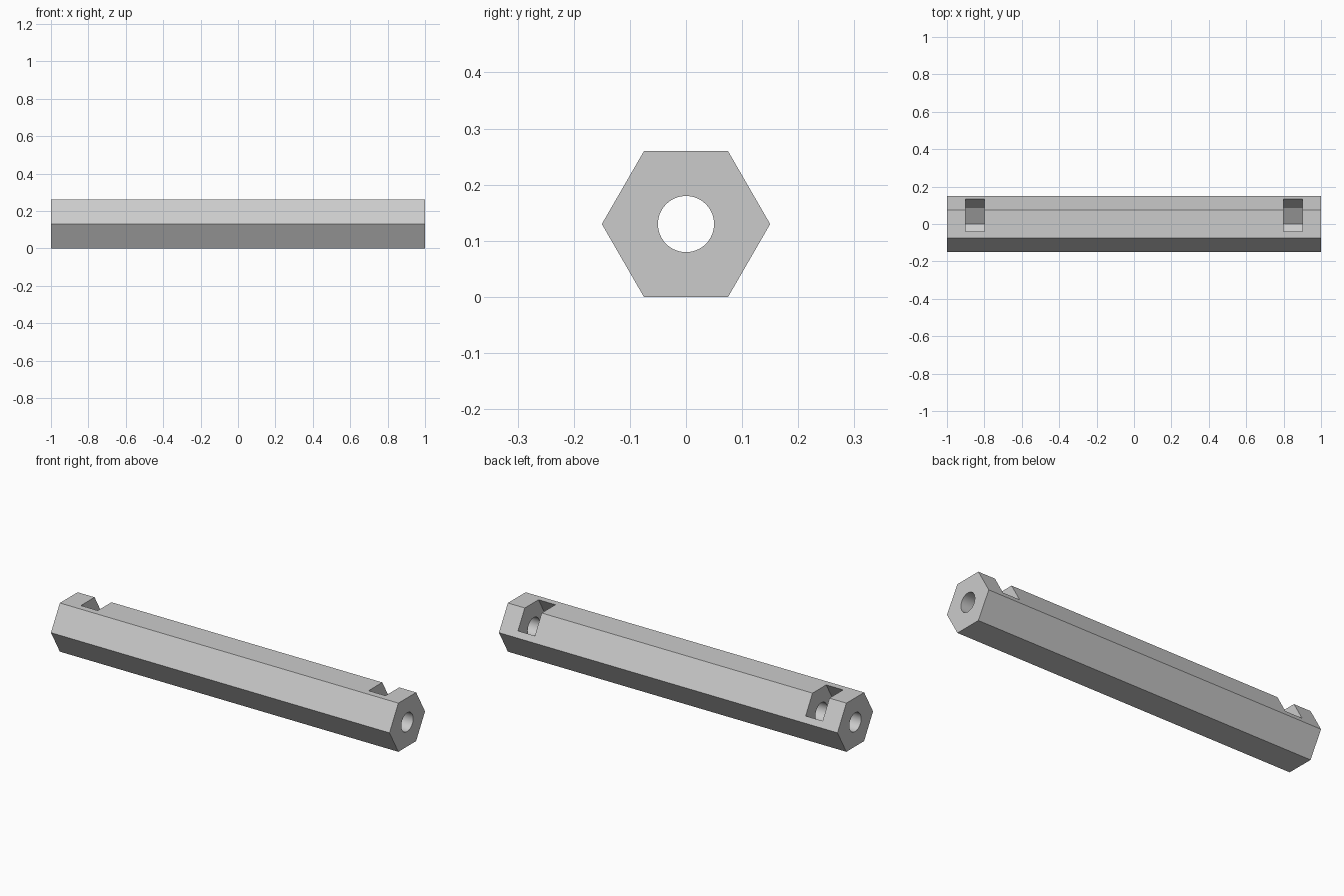
import bpy, bmesh
from math import cos, sin, radians, sqrt
from mathutils import Vector

if "Cube" in bpy.data.objects:
    bpy.data.objects.remove(bpy.data.objects["Cube"])

BAR_R, NUT_R, BORE_R = 0.15, 0.10, 0.05
AXIS_Z = BAR_R * sqrt(3) / 2

grey = bpy.data.materials.new("light grey")
grey.use_nodes = True
colour = (0.6, 0.6, 0.6, 1)
grey.diffuse_color = colour
grey.node_tree.nodes["Principled BSDF"].inputs["Base Color"].default_value = colour


def ring(radius, sides, start=0):
    """Points (y, z) of a regular polygon around the bar axis."""
    angles = [radians(start + 360 * i / sides) for i in range(sides)]
    return [Vector((radius * cos(a), AXIS_Z + radius * sin(a))) for a in angles]


def prism(name, profile, x0, x1):
    """Extrude a (y, z) profile along x."""
    bm = bmesh.new()
    face = bm.faces.new([bm.verts.new((x0, p.x, p.y)) for p in profile])
    out = bmesh.ops.extrude_face_region(bm, geom=[face])
    moved = [v for v in out["geom"] if isinstance(v, bmesh.types.BMVert)]
    bmesh.ops.translate(bm, verts=moved, vec=(x1 - x0, 0, 0))
    bmesh.ops.recalc_face_normals(bm, faces=bm.faces)
    mesh = bpy.data.meshes.new(name)
    bm.to_mesh(mesh)
    bm.free()
    mesh.materials.append(grey)
    obj = bpy.data.objects.new(name, mesh)
    bpy.context.collection.objects.link(obj)
    return obj


# Hexagonal bar
bar = prism("hex_bar", ring(BAR_R, 6), -1, 1)

# Bore along the whole bar
cutters = [prism("bore_cutter", ring(BORE_R, 64), -1.1, 1.1)]

# Nut slots: hexagonal pocket, open towards the upper back edge
nut = ring(NUT_R, 6, 150)          # starts at the upper front corner
opening = Vector((cos(radians(60)), sin(radians(60)))) * 0.3
slot = nut[:4] + [nut[3] + opening, nut[0] + opening]
for side, x in (("right", -0.9), ("left", 0.8)):
    cutters.append(prism(side + "_slot_cutter", slot, x, x + 0.1))

# Cut the bore and slots, then discard the cutters
bpy.context.view_layer.objects.active = bar
for cutter in cutters:
    cutter.hide_render = True
    mod = bar.modifiers.new(cutter.name, "BOOLEAN")
    mod.operation, mod.solver, mod.object = "DIFFERENCE", "EXACT", cutter
    bpy.ops.object.modifier_apply(modifier=mod.name)
for cutter in cutters:
    bpy.data.objects.remove(cutter)

# Smooth bore, crisp flats
bpy.ops.object.select_all(action="DESELECT")
bar.select_set(True)
bpy.ops.object.shade_smooth_by_angle(angle=radians(25))
